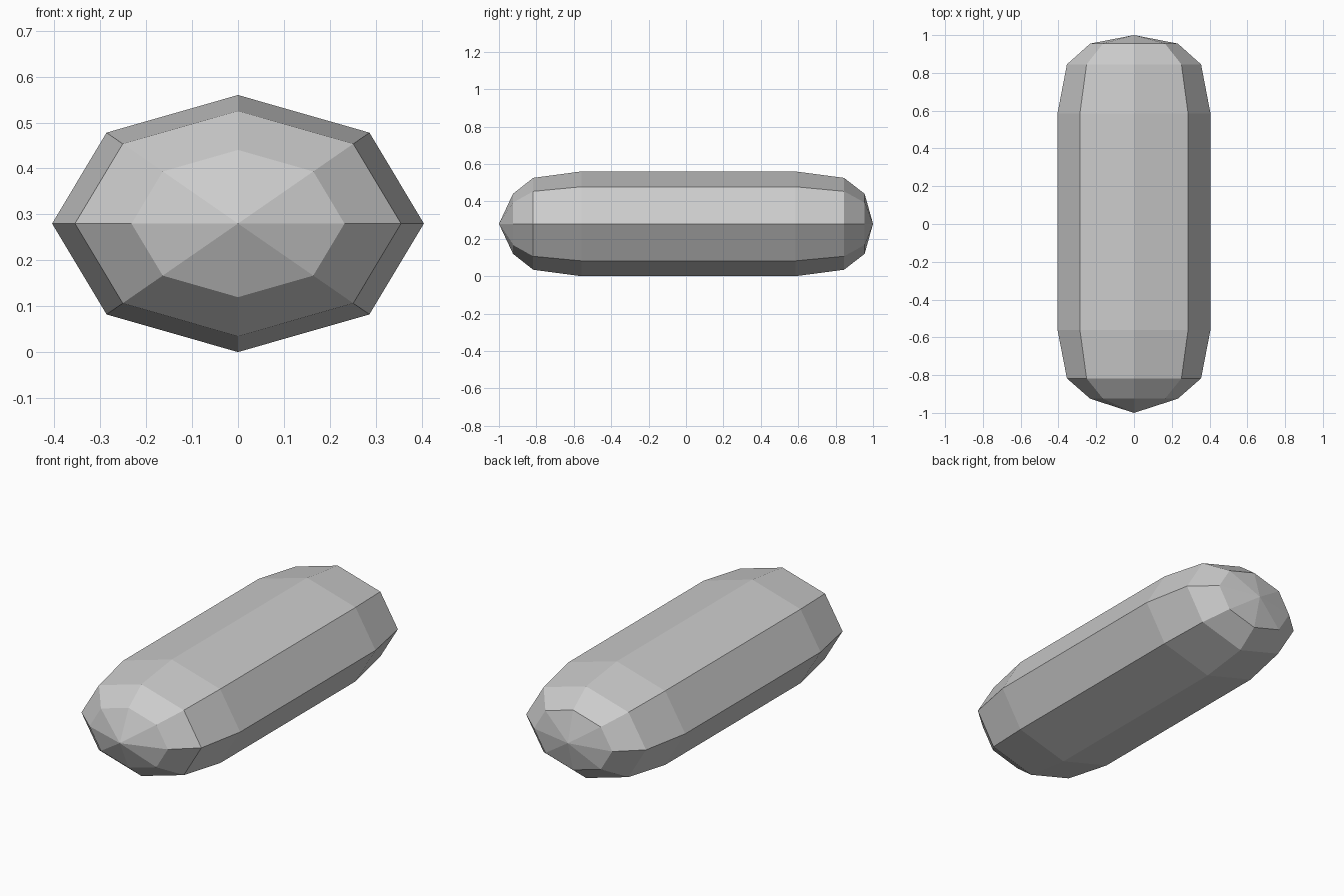
import bpy
import bmesh
from math import sin, cos, tau

default = bpy.data.objects.get("Cube")
if default:
    bpy.data.objects.remove(default, do_unlink=True)

SIDES = 8
HALF_WIDTH, HALF_HEIGHT = 0.405, 0.28

# Rings along the length: (y, scale of the oval section)
RINGS = [(-0.925, 0.573), (-0.817, 0.877), (-0.56, 1.0),
         (0.585, 1.0), (0.845, 0.877), (0.955, 0.573)]

grey = bpy.data.materials.new("plain grey")
grey.use_nodes = True
colour = (0.6, 0.6, 0.6, 1.0)
grey.diffuse_color = colour
grey.node_tree.nodes["Principled BSDF"].inputs["Base Color"].default_value = colour


def oval_ring(bm, y, scale):
    """Add one eight-sided oval cross-section."""
    angles = [tau * i / SIDES for i in range(SIDES)]
    return [bm.verts.new((HALF_WIDTH * scale * cos(a), y,
                          HALF_HEIGHT * (1 + scale * sin(a)))) for a in angles]


# Capsule body: oval rings joined by quads
bm = bmesh.new()
loops = [oval_ring(bm, y, s) for y, s in RINGS]
for a, b in zip(loops, loops[1:]):
    for i in range(SIDES):
        j = (i + 1) % SIDES
        bm.faces.new((a[i], a[j], b[j], b[i]))

# Pointed ends: triangle fans
for loop, y in ((loops[0], -1.0), (loops[-1], 1.0)):
    tip = bm.verts.new((0, y, HALF_HEIGHT))
    for i in range(SIDES):
        bm.faces.new((loop[i], loop[(i + 1) % SIDES], tip))

bmesh.ops.recalc_face_normals(bm, faces=bm.faces)
mesh = bpy.data.meshes.new("capsule_body")
bm.to_mesh(mesh)
bm.free()
mesh.materials.append(grey)
body = bpy.data.objects.new("capsule_body", mesh)
bpy.context.collection.objects.link(body)
